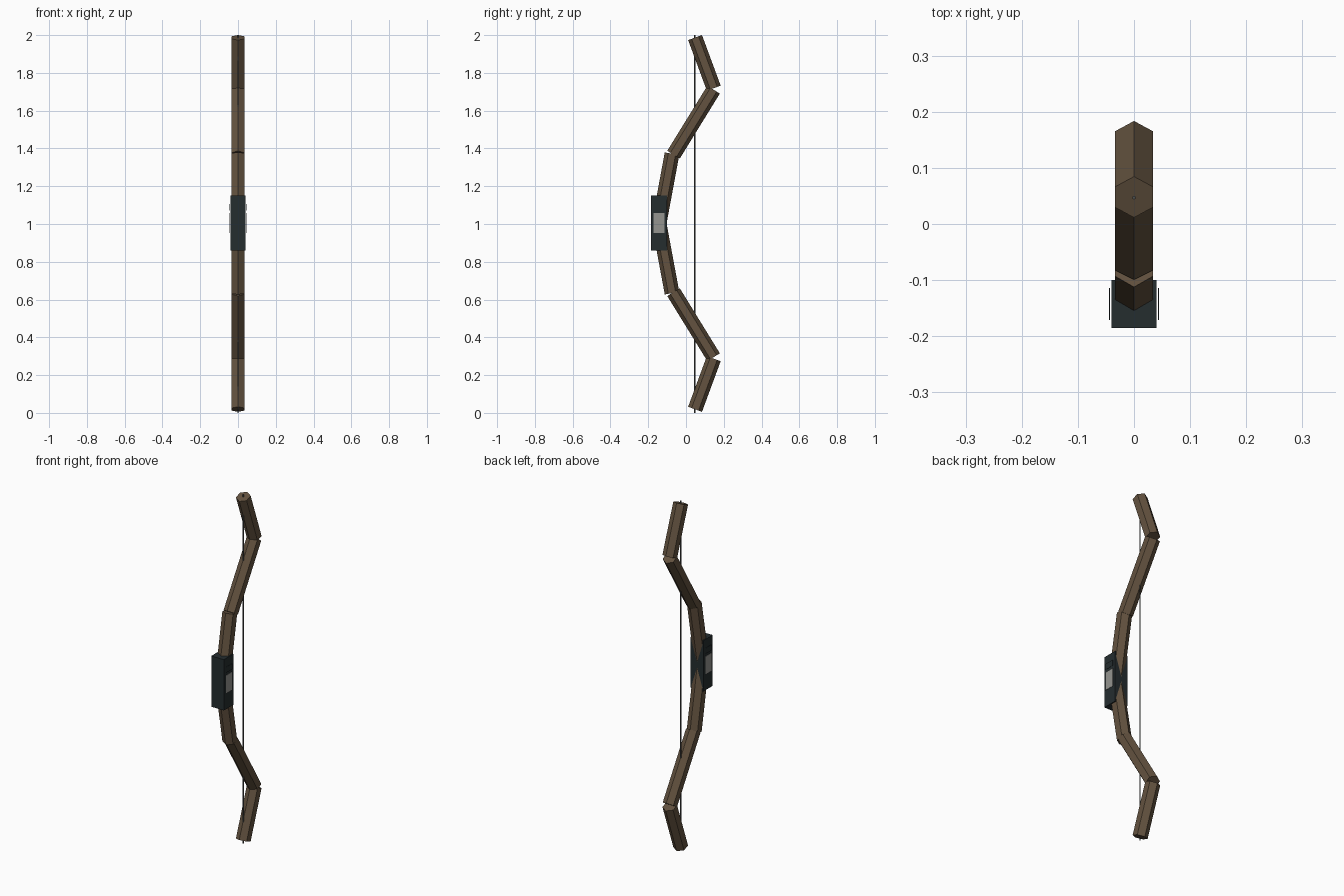
import bpy, bmesh
from math import sin, cos, tau
from mathutils import Vector

if "Cube" in bpy.data.objects:
    bpy.data.objects.remove(bpy.data.objects["Cube"])

MID = 1.003  # height of the mirror plane between upper and lower limbs


def material(name, rgb):
    m = bpy.data.materials.new(name)
    m.diffuse_color = (*rgb, 1)
    m.use_nodes = True
    m.node_tree.nodes["Principled BSDF"].inputs["Base Color"].default_value = m.diffuse_color
    return m


wood = material("wood", (0.125, 0.085, 0.05))
dark = material("dark_grip", (0.018, 0.026, 0.028))
steel = material("pale_plate", (0.3, 0.3, 0.28))
cord = material("cord", (0.08, 0.085, 0.08))


def finish(name, bm, mat):
    bmesh.ops.recalc_face_normals(bm, faces=bm.faces)
    me = bpy.data.meshes.new(name)
    bm.to_mesh(me)
    bm.free()
    me.materials.append(mat)
    ob = bpy.data.objects.new(name, me)
    bpy.context.collection.objects.link(ob)
    return ob


def prism(name, a, b, radius, sides, mat):
    """Straight rod between two (y, z) points, with a ridge in the YZ plane."""
    a, b = Vector((0, *a)), Vector((0, *b))
    side = Vector((1, 0, 0))
    ridge = (b - a).normalized().cross(side)
    bm = bmesh.new()
    rings = [[bm.verts.new(c + radius * (cos(tau * i / sides) * ridge + sin(tau * i / sides) * side))
              for i in range(sides)] for c in (a, b)]
    for ring in rings:
        bm.faces.new(ring)
    for i in range(sides):
        j = (i + 1) % sides
        bm.faces.new((rings[0][i], rings[0][j], rings[1][j], rings[1][i]))
    return finish(name, bm, mat)


def box(name, lo, hi, mat):
    lo, hi = Vector(lo), Vector(hi)
    bm = bmesh.new()
    bmesh.ops.create_cube(bm, size=1)
    for v in bm.verts:
        v.co = (lo + hi) / 2 + v.co * (hi - lo)
    return finish(name, bm, mat)


# Limbs: three hexagonal rods per half, mirrored about the grip
segments = {
    "inner_limb": ((-0.143, 1.0), (-0.074, 1.372)),
    "middle_limb": ((-0.066, 1.367), (0.146, 1.711)),
    "limb_tip": ((0.147, 1.719), (0.048, 1.987)),
}
for name, (a, b) in segments.items():
    prism("upper_" + name, a, b, 0.039, 6, wood)
    prism("lower_" + name, (a[0], 2 * MID - a[1]), (b[0], 2 * MID - b[1]), 0.039, 6, wood)

# Grip block
box("grip", (-0.04, -0.185, 0.861), (0.04, -0.1, 1.152), dark)

# Thin plates standing just off both sides of the grip
for label, s in (("left", -1), ("right", 1)):
    x = sorted((s * 0.043, s * 0.0445))
    box(label + "_grip_plate", (x[0], -0.171, 0.953), (x[1], -0.114, 1.057), steel)
    box(label + "_upper_plate", (x[0], -0.171, 1.072), (x[1], -0.114, 1.105), dark)

# Bowstring
prism("bowstring", (0.047, 0.0), (0.047, 2.0), 0.0035, 6, cord)
